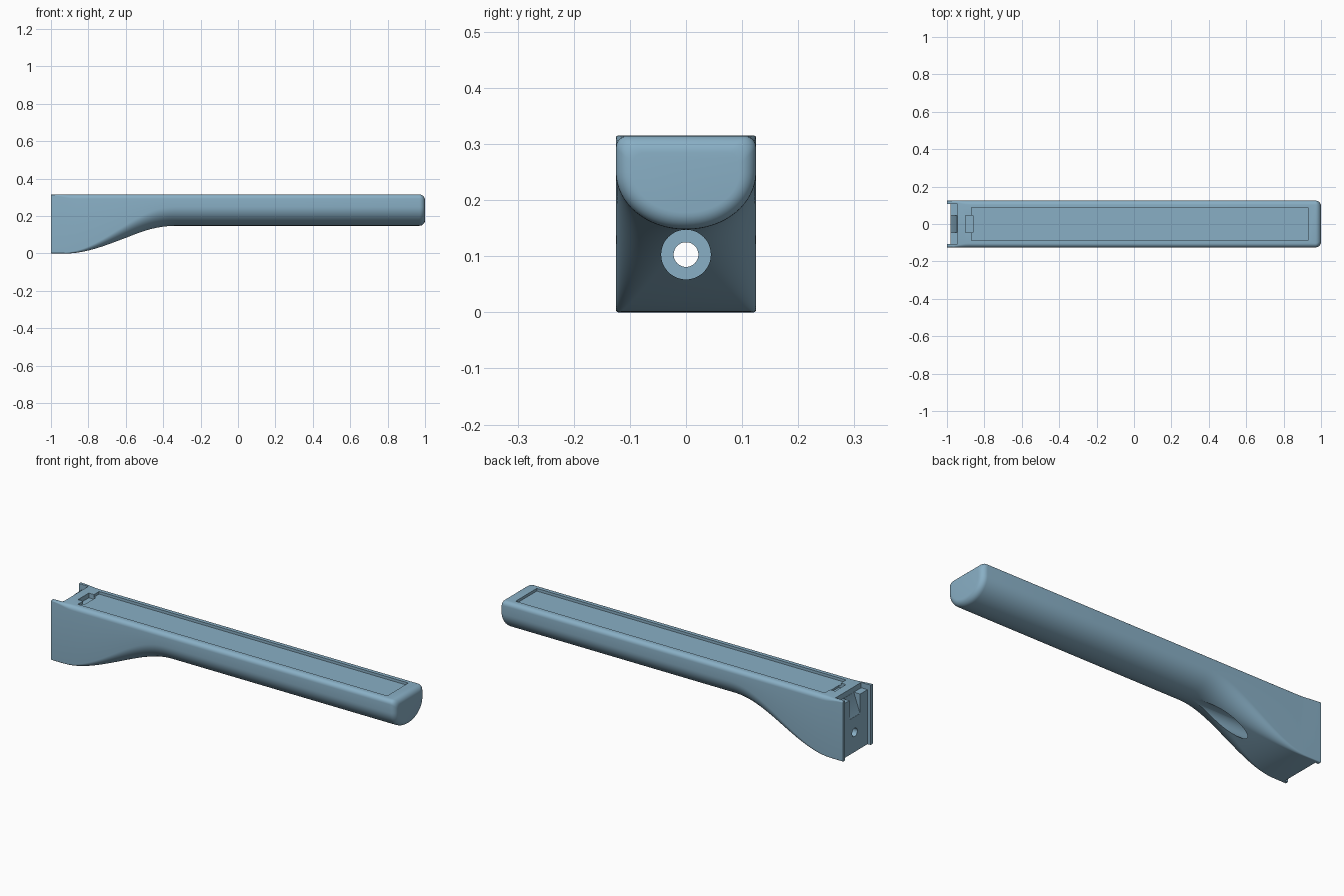
import bpy, bmesh, math

if "Cube" in bpy.data.objects:
    bpy.data.objects.remove(bpy.data.objects["Cube"])

blue = bpy.data.materials.new("steel blue")
blue.diffuse_color = (0.25, 0.43, 0.56, 1)
blue.use_nodes = True
blue.node_tree.nodes["Principled BSDF"].inputs["Base Color"].default_value = blue.diffuse_color

TOP, HALF, GRIP_BOTTOM = 0.315, 0.125, 0.148


def smoothstep(a, b, x):
    t = min(max((x - a) / (b - a), 0), 1)
    return t * t * (3 - 2 * t)


def section(x, inset):
    """Closed outline at x: rounded top corners, belly going from square to half ellipse."""
    s = smoothstep(-0.95, -0.38, x)
    top, half = TOP - inset, HALF - inset
    bottom = GRIP_BOTTOM * smoothstep(-0.92, -0.33, x) + inset
    rt = 0.004 + 0.018 * smoothstep(-1, -0.88, x)
    rx = 0.005 + (half - 0.007) * s
    rz = 0.005 + (0.097 - inset) * s
    side = []
    for i in range(7):
        a = math.pi / 2 * (1 - i / 6)
        side.append((half - rt + rt * math.cos(a), top - rt + rt * math.sin(a)))
    for i in range(17):
        a = math.pi / 2 * i / 16
        side.append((half - rx + rx * math.cos(a), bottom + rz - rz * math.sin(a)))
    ring = side + [(-y, z) for y, z in reversed(side)]
    return [(x, y, z) for y, z in ring]


def make_object(name, bm):
    bmesh.ops.recalc_face_normals(bm, faces=bm.faces)
    mesh = bpy.data.meshes.new(name)
    bm.to_mesh(mesh)
    bm.free()
    mesh.materials.append(blue)
    ob = bpy.data.objects.new(name, mesh)
    bpy.context.collection.objects.link(ob)
    return ob


def loft(name, rings):
    bm = bmesh.new()
    rows = [[bm.verts.new(p) for p in ring] for ring in rings]
    n = len(rows[0])
    for a, b in zip(rows, rows[1:]):
        for i in range(n):
            bm.faces.new((a[i], a[(i + 1) % n], b[(i + 1) % n], b[i]))
    bm.faces.new(rows[0])
    bm.faces.new(rows[-1])
    return make_object(name, bm)


def prism(name, profile, half_width):
    """Extrude an x-z profile across y."""
    return loft(name, [[(x, y, z) for x, z in profile] for y in (-half_width, half_width)])


def box(name, x0, x1, half_width, z0, z1):
    return prism(name, [(x0, z0), (x1, z0), (x1, z1), (x0, z1)], half_width)


def rod(name, x0, x1, z, r, n=48):
    ring = [2 * math.pi * i / n for i in range(n)]
    return loft(name, [[(x, r * math.cos(a), z + r * math.sin(a)) for a in ring] for x in (x0, x1)])


# Handle body: deep square mount flowing into a slim grip with a rounded tip
stations = [(-1 + 0.02 * i, 0) for i in range(38)] + [(0.3, 0), (0.97, 0)]
for i in range(1, 8):
    a = math.pi / 2 * i / 7
    stations.append((0.97 + 0.03 * math.sin(a), 0.03 * (1 - math.cos(a))))
handle = loft("handle", [section(x, d) for x, d in stations])

cutters = [
    # Shallow panel recess and its finger notch on the top
    box("panel_recess", -0.87, 0.93, 0.088, 0.301, 0.4),
    box("panel_notch", -0.9, -0.86, 0.045, 0.29, 0.4),
    # Mount end: inset face between side flanges, lowered step, ramped slot
    box("end_inset", -1.1, -0.982, 0.107, -0.1, 0.4),
    box("end_step", -1.1, -0.945, 0.106, 0.287, 0.4),
    prism("ramp_slot", [(-1.1, 0.185), (-0.981, 0.185), (-0.946, 0.285), (-0.946, 0.4), (-1.1, 0.4)], 0.045),
    # Bolt hole and its counterbore through the underside slope
    rod("bolt_hole", -1.1, -0.5, 0.103, 0.022),
    rod("counterbore", -0.88, 0.2, 0.103, 0.0443),
]

bpy.context.view_layer.objects.active = handle
for cutter in cutters:
    mod = handle.modifiers.new(cutter.name, 'BOOLEAN')
    mod.operation = 'DIFFERENCE'
    mod.solver = 'EXACT'
    mod.object = cutter
    bpy.ops.object.modifier_apply(modifier=mod.name)
    bpy.data.objects.remove(cutter)

# Smooth shading with crisp cut edges
bpy.ops.object.select_all(action='DESELECT')
handle.select_set(True)
bpy.ops.object.shade_smooth_by_angle(angle=math.radians(30))
